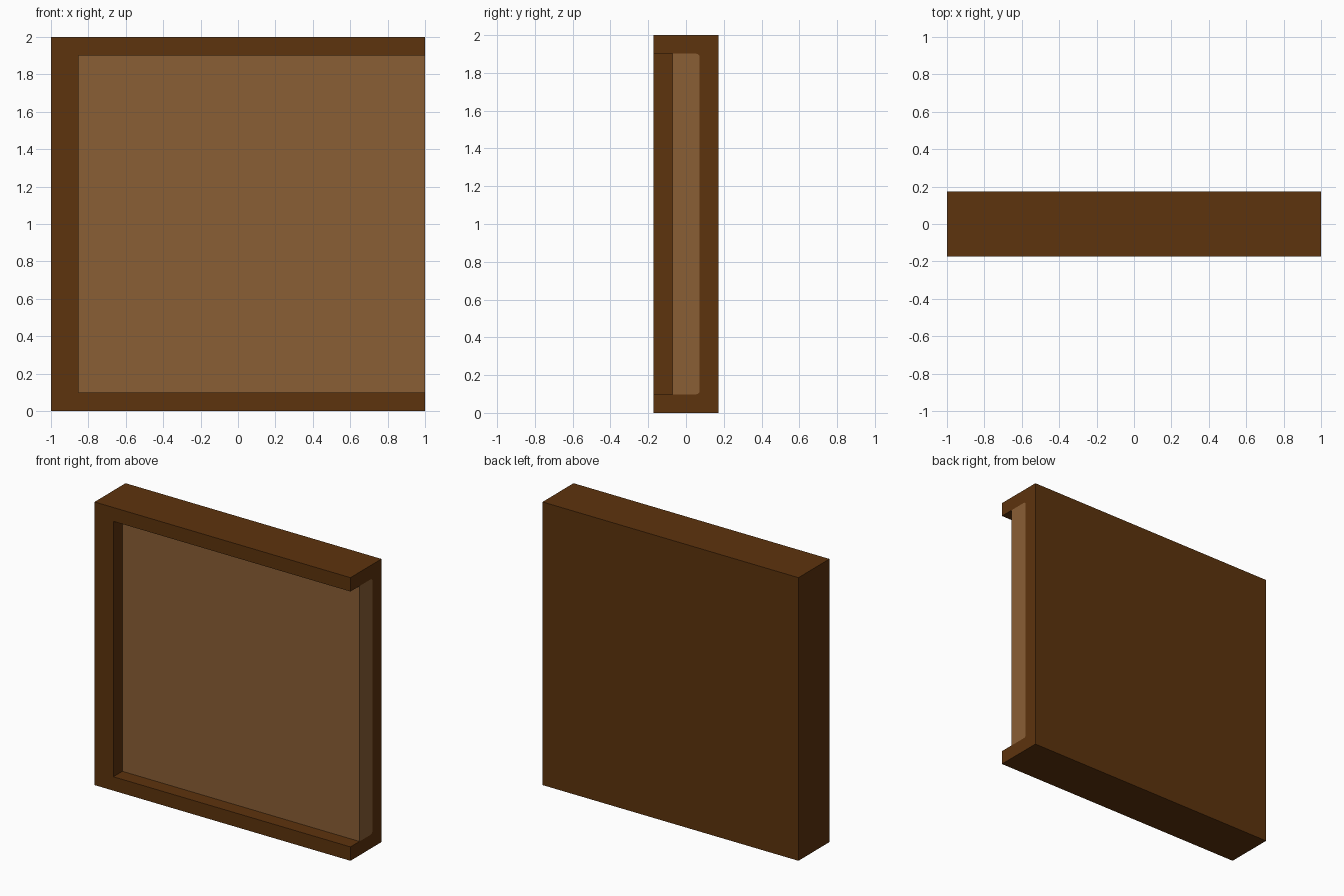
import bpy, bmesh, math

if "Cube" in bpy.data.objects:
    bpy.data.objects.remove(bpy.data.objects["Cube"])


def material(name, rgb):
    m = bpy.data.materials.new(name)
    m.diffuse_color = (*rgb, 1)
    m.use_nodes = True
    m.node_tree.nodes["Principled BSDF"].inputs["Base Color"].default_value = m.diffuse_color
    return m


dark_wood = material("dark brown", (0.11, 0.033, 0.004))
light_wood = material("light brown", (0.254, 0.114, 0.036))

HALF_Y = 0.173      # half the depth
RIM = 0.098         # top and bottom rim thickness
LEFT = -0.853       # inner face of the left rim
PANEL_Y = 0.072     # half thickness of the inset panel


def extrude_x(name, profile, x0, x1, mat):
    """Extrude a closed (y, z) profile along x."""
    bm = bmesh.new()
    face = bm.faces.new([bm.verts.new((x0, y, z)) for y, z in profile])
    ret = bmesh.ops.extrude_face_region(bm, geom=[face])
    for v in ret["geom"]:
        if isinstance(v, bmesh.types.BMVert):
            v.co.x = x1
    bmesh.ops.recalc_face_normals(bm, faces=bm.faces)
    mesh = bpy.data.meshes.new(name)
    bm.to_mesh(mesh)
    bm.free()
    mesh.materials.append(mat)
    obj = bpy.data.objects.new(name, mesh)
    bpy.context.collection.objects.link(obj)
    return obj


def pocket_profile(front_y, r=0.018, steps=3):
    """Rectangle between the rims, rounded at its two back corners."""
    pts = [(front_y, RIM)]
    for cz, start in ((RIM + r, -90), (2 - RIM - r, 0)):
        for i in range(steps + 1):
            a = math.radians(start + 90 * i / steps)
            pts.append((PANEL_Y - r + r * math.cos(a), cz + r * math.sin(a)))
    return pts + [(front_y, 2 - RIM)]


# Tray: solid slab with a pocket open to the front and right
slab = [(-HALF_Y, 0), (HALF_Y, 0), (HALF_Y, 2), (-HALF_Y, 2)]
tray = extrude_x("tray", slab, -1, 1, dark_wood)
cutter = extrude_x("pocket_cutter", pocket_profile(-HALF_Y - 0.1), LEFT, 1.1, dark_wood)
cutter.hide_render = True
cutter.hide_viewport = False
cutter.display_type = 'WIRE'
cut = tray.modifiers.new("pocket", 'BOOLEAN')
cut.operation = 'DIFFERENCE'
cut.solver = 'EXACT'
cut.object = cutter

# Inset panel filling the back of the pocket
extrude_x("inset_panel", pocket_profile(-PANEL_Y), LEFT, 1, light_wood)
